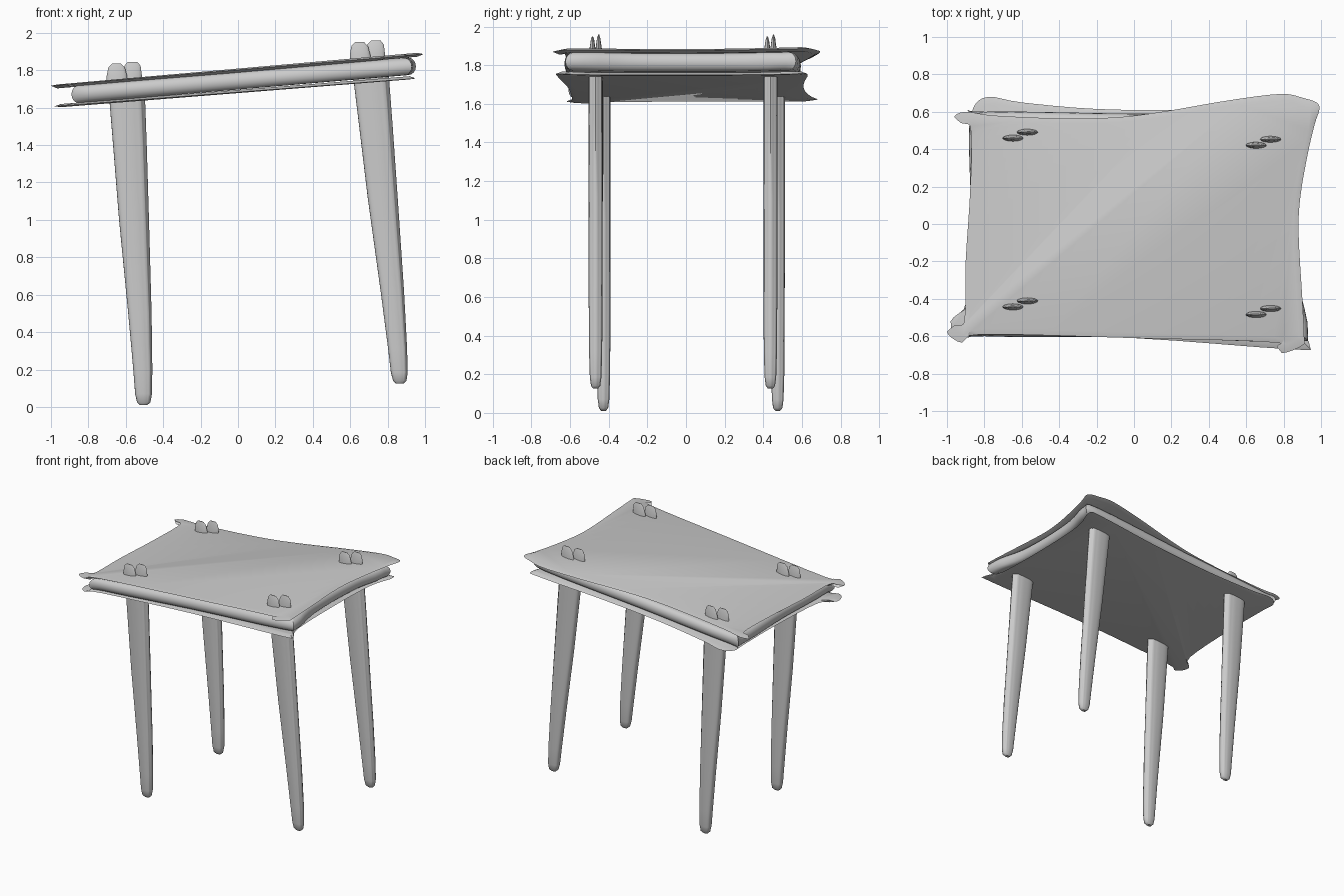
import bpy
import bmesh
import math

if "Cube" in bpy.data.objects:
    bpy.data.objects.remove(bpy.data.objects["Cube"], do_unlink=True)

grey = bpy.data.materials.new("plain grey")
grey.use_nodes = True
grey.diffuse_color = (0.6, 0.6, 0.6, 1)
grey.node_tree.nodes["Principled BSDF"].inputs["Base Color"].default_value = (0.6, 0.6, 0.6, 1)


def loft(name, rings, angle=35):
    """Skin equal-length closed rings and cap both ends."""
    bm = bmesh.new()
    rows = [[bm.verts.new(p) for p in ring] for ring in rings]
    for a, b in zip(rows, rows[1:]):
        for i in range(len(a)):
            j = (i + 1) % len(a)
            bm.faces.new((a[i], a[j], b[j], b[i]))
    bm.faces.new(rows[0][::-1])
    bm.faces.new(rows[-1])
    bmesh.ops.recalc_face_normals(bm, faces=bm.faces)
    mesh = bpy.data.meshes.new(name)
    bm.to_mesh(mesh)
    bm.free()
    mesh.materials.append(grey)
    obj = bpy.data.objects.new(name, mesh)
    bpy.context.collection.objects.link(obj)
    bpy.ops.object.select_all(action="DESELECT")
    obj.select_set(True)
    bpy.context.view_layer.objects.active = obj
    bpy.ops.object.shade_smooth_by_angle(angle=math.radians(angle))
    return obj


def smooth_outline(pts, steps=4):
    """Closed Catmull-Rom curve through the points."""
    out, n = [], len(pts)
    for i in range(n):
        a, b, c, d = (pts[(i + k) % n] for k in (-1, 0, 1, 2))
        for s in range(steps):
            t = s / steps
            out.append(tuple(
                q + t * (r - p) / 2 + t * t * (2 * p - 5 * q + 4 * r - s2) / 2
                + t ** 3 * (3 * q - p - 3 * r + s2) / 2
                for p, q, r, s2 in zip(a, b, c, d)))
    return out


def slab(name, pts, mid, slope, profile):
    """Sloping slab; profile holds (inset, height) pairs."""
    line = smooth_outline(pts)
    loft(name, [[(x * (1 - d / 0.9), y * (1 - d / 0.6), mid + slope * x + h)
                 for x, y in line] for d, h in profile])


# Table top: two warped sheets around a rounded core
top_pts = [(-0.96, 0.57), (-0.9, 0.6), (-0.75, 0.58), (-0.4, 0.565), (-0.1, 0.57),
           (0.15, 0.6), (0.5, 0.66), (0.78, 0.695), (0.9, 0.675), (0.99, 0.635),
           (0.965, 0.53), (0.93, 0.38), (0.89, 0.15), (0.88, -0.05), (0.9, -0.4),
           (0.91, -0.6), (0.9, -0.65), (0.79, -0.69), (0.77, -0.635), (0, -0.61),
           (-0.82, -0.59), (-0.92, -0.635), (-1, -0.575), (-0.91, -0.53),
           (-0.9, -0.2), (-0.875, 0.2), (-0.875, 0.52)]
bottom_pts = [(-0.86, 0.62), (-0.78, 0.68), (-0.6, 0.65), (-0.2, 0.615), (0.3, 0.61),
              (0.85, 0.63), (0.95, 0.6), (0.89, 0.4), (0.87, 0), (0.88, -0.5),
              (0.94, -0.65), (0.84, -0.67), (0, -0.61), (-0.8, -0.59),
              (-0.93, -0.62), (-0.98, -0.52), (-0.89, -0.4), (-0.86, 0.1), (-0.86, 0.5)]
core_pts = [(-0.88, 0.55), (-0.8, 0.6), (0, 0.59), (0.85, 0.59), (0.94, 0.52),
            (0.89, 0.3), (0.87, 0), (0.88, -0.3), (0.93, -0.58), (0.82, -0.63),
            (0, -0.605), (-0.8, -0.6), (-0.88, -0.55), (-0.87, 0)]
slab("top_sheet", top_pts, 1.8, 0.085, [(0.03, -0.012), (0, 0.002), (0.03, 0.009)])
slab("bottom_sheet", bottom_pts, 1.683, 0.077, [(0.03, -0.005), (0, 0), (0.03, 0.012)])
roll = [(0.04 * (1 - math.cos(a)), 0.047 * math.sin(a))
        for a in (math.pi * (k / 8 - 0.5) for k in range(9))]
slab("rounded_core", core_pts, 1.744, 0.081, roll)

# Legs: height, left edge, right edge, half thickness
leg_rows = [(1.73, -0.695, -0.5, 0.037), (1.4, -0.668, -0.488, 0.037),
            (1, -0.636, -0.476, 0.037), (0.5, -0.587, -0.462, 0.036),
            (0.2, -0.56, -0.458, 0.034), (0.07, -0.55, -0.46, 0.03),
            (0.025, -0.54, -0.468, 0.024), (0.01, -0.525, -0.485, 0.012)]


def leg_ring(z, left, right, half, y, lean, lift):
    """Flattened oval with flutes along its right side."""
    dx = 0 if not lean else lean + 0.07 * (1 - z / 1.75)
    ring = []
    for k in range(32):
        a = 2 * math.pi * k / 32
        c, s = math.cos(a), math.sin(a)
        px = math.copysign(abs(c) ** 0.8, c)
        py = math.copysign(abs(s) ** 0.6, s)
        if c > 0.3:
            px -= 0.06 * (1 - math.cos(8 * a))
        ring.append(((left + right) / 2 + dx + px * (right - left) / 2,
                     y + py * half, z + lift))
    return ring


def petal(name, cx, cy, z, width, height, lean):
    """Thin leaf-shaped stub tapering to a ridge."""
    rings = []
    for t, w, thick in ((0, 1, 1), (0.5, 1, 0.8), (0.85, 0.8, 0.45), (1, 0.45, 0.12)):
        rings.append([(cx + lean * t + w * width / 2 * math.cos(a),
                       cy + 0.02 * thick * math.sin(a), z + height * t)
                      for a in (math.pi * k / 8 for k in range(16))])
    loft(name, rings)


for name, y, lean, lift in (("front_right", -0.427, 0, 0), ("back_right", 0.475, 0, 0),
                            ("front_left", -0.468, 1.3, 0.115),
                            ("back_left", 0.437, 1.3, 0.115)):
    loft(name + "_leg", [leg_ring(*row, y, lean, lift) for row in leg_rows], 45)
    # Leg tips poking through the top
    x = lean - 0.61
    petal(name + "_tip_outer", x - 0.035, y - 0.016, 1.7 + lift, 0.11, 0.135, -0.005)
    petal(name + "_tip_inner", x + 0.035, y + 0.016, 1.7 + lift, 0.11, 0.145, 0.012)
